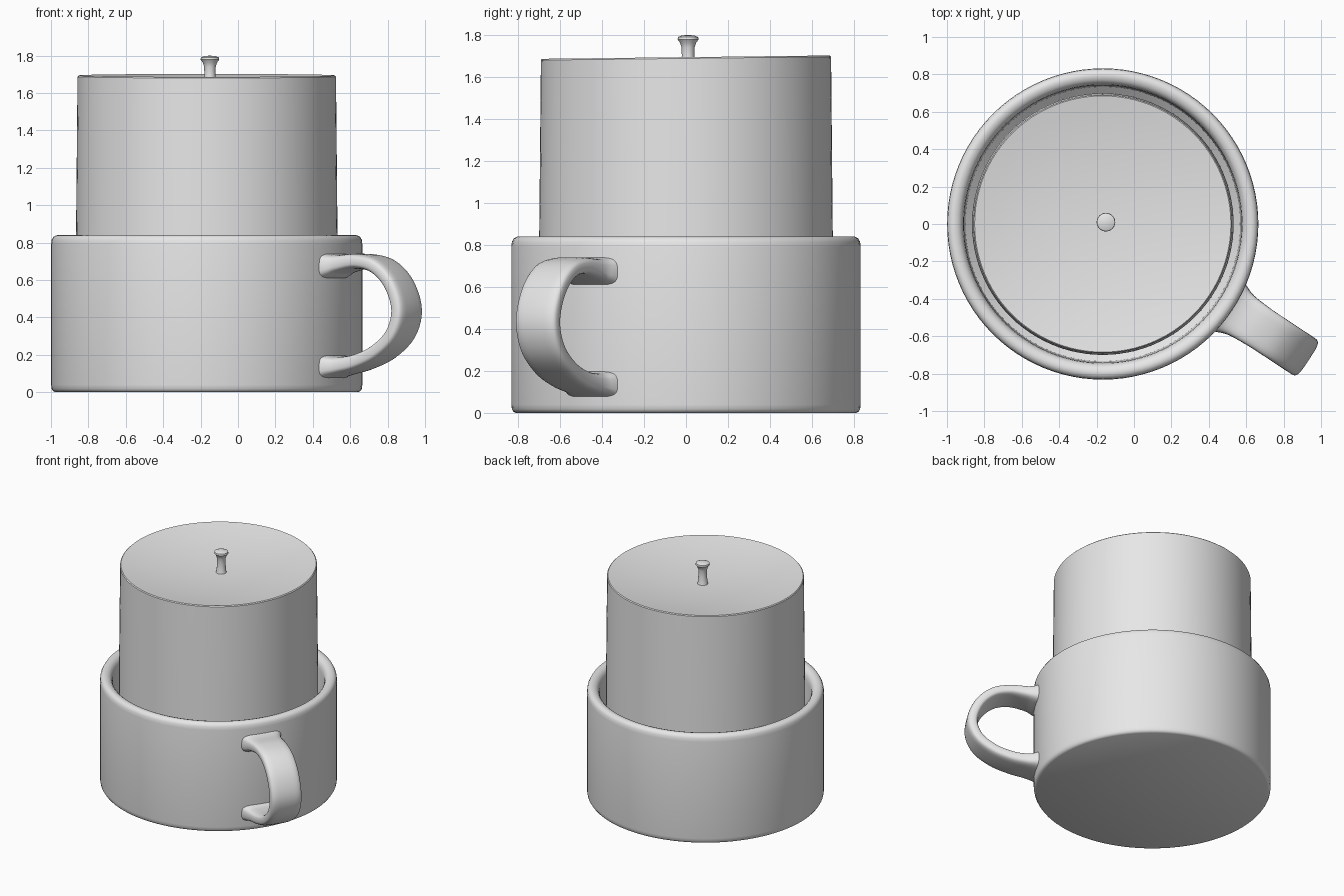
import bpy, bmesh, math
from mathutils import Vector

cube = bpy.data.objects.get("Cube")
if cube:
    bpy.data.objects.remove(cube, do_unlink=True)

CX = -0.167                      # shared axis of cup and candle
HANDLE_ANGLE = math.radians(-33.4)

clay = bpy.data.materials.new("light_grey")
clay.use_nodes = True
clay.diffuse_color = (0.8, 0.8, 0.8, 1)
clay.node_tree.nodes["Principled BSDF"].inputs["Base Color"].default_value = (0.8, 0.8, 0.8, 1)


def finish(name, bm, location, angle=40):
    bmesh.ops.recalc_face_normals(bm, faces=bm.faces)
    mesh = bpy.data.meshes.new(name)
    bm.to_mesh(mesh)
    bm.free()
    mesh.materials.append(clay)
    obj = bpy.data.objects.new(name, mesh)
    bpy.context.collection.objects.link(obj)
    obj.location = location
    bpy.ops.object.select_all(action='DESELECT')
    obj.select_set(True)
    bpy.context.view_layer.objects.active = obj
    bpy.ops.object.shade_smooth_by_angle(angle=math.radians(angle))
    return obj


def lathe(name, profile, location, segments=96):
    """Spin an (r, z) profile that starts and ends on the axis."""
    bm = bmesh.new()
    verts = [bm.verts.new((r, 0, z)) for r, z in profile]
    edges = [bm.edges.new(pair) for pair in zip(verts, verts[1:])]
    bmesh.ops.spin(bm, geom=verts + edges, cent=(0, 0, 0), axis=(0, 0, 1),
                   angle=2 * math.pi, steps=segments)
    bmesh.ops.remove_doubles(bm, verts=bm.verts, dist=1e-4)
    return finish(name, bm, location)


# Cup: rounded foot, rounded rim, hollow inside
lathe("cup", [(0, 0), (0.81, 0), (0.822, 0.006), (0.829, 0.018), (0.832, 0.04),
              (0.832, 0.79), (0.829, 0.815), (0.82, 0.831), (0.805, 0.839),
              (0.79, 0.84), (0.77, 0.834), (0.755, 0.82), (0.746, 0.80),
              (0.742, 0.77), (0.735, 0.12), (0.70, 0.09), (0, 0.09)], (CX, 0, 0))

# Candle: slight taper and a dished top that rises a little at the back
dish = [(0.685 * i / 10, 1.63 + 0.064 * (i / 10) ** 2) for i in range(10, -1, -1)]
candle = lathe("candle", [(0, 0.08), (0.70, 0.08), (0.699, 0.85), (0.691, 1.688)] + dish,
               (CX, 0, 0))
for v in candle.data.vertices:
    if v.co.z > 1.6:
        v.co.z += 0.008 * v.co.y / 0.69

# Wick: waisted stem with a flared tip
lathe("wick", [(0, 1.60), (0.045, 1.61), (0.034, 1.64), (0.030, 1.70), (0.031, 1.74),
               (0.038, 1.762), (0.05, 1.778), (0.048, 1.79), (0.03, 1.797), (0, 1.80)],
      (CX + 0.017, 0.01, 0), 24)

# Handle: rounded strap swept along a loop, widening where it meets the cup
# columns: radial distance, height, half width, half thickness
stations = [(0.785, 0.675, 0.165, 0.085), (0.83, 0.678, 0.145, 0.065),
            (0.89, 0.687, 0.125, 0.048), (1.01, 0.70, 0.116, 0.040),
            (1.13, 0.672, 0.115, 0.040), (1.23, 0.58, 0.115, 0.040),
            (1.28, 0.44, 0.115, 0.040), (1.24, 0.31, 0.115, 0.040),
            (1.13, 0.215, 0.115, 0.040), (1.00, 0.162, 0.116, 0.042),
            (0.89, 0.142, 0.125, 0.048), (0.83, 0.138, 0.145, 0.060),
            (0.785, 0.136, 0.165, 0.078)]


def smooth_path(points, steps=5):
    """Catmull-Rom interpolation through the stations."""
    pts = [Vector(p) for p in points]
    out = []
    for i in range(len(pts) - 1):
        a, b, c, d = pts[max(i - 1, 0)], pts[i], pts[i + 1], pts[min(i + 2, len(pts) - 1)]
        for k in range(steps):
            t = k / steps
            out.append(0.5 * (2 * b + (c - a) * t + (2 * a - 5 * b + 4 * c - d) * t * t
                              + (3 * b - a - 3 * c + d) * t ** 3))
    return out + [pts[-1]]


def power(value, exponent):
    return math.copysign(abs(value) ** exponent, value)


path = smooth_path(stations)
radial = Vector((math.cos(HANDLE_ANGLE), math.sin(HANDLE_ANGLE), 0))
side = Vector((-radial.y, radial.x, 0))
up = Vector((0, 0, 1))
SIDES = 28
bm = bmesh.new()
rings = []
for i, (r, z, half_w, half_t) in enumerate(path):
    before, after = path[max(i - 1, 0)], path[min(i + 1, len(path) - 1)]
    tangent = (radial * (after[0] - before[0]) + up * (after[1] - before[1])).normalized()
    normal = tangent.cross(side)
    ring = []
    for k in range(SIDES):
        a = 2 * math.pi * k / SIDES
        offset = side * half_w * power(math.cos(a), 0.45) + normal * half_t * power(math.sin(a), 0.6)
        ring.append(bm.verts.new(radial * r + up * z + offset))
    rings.append(ring)
for a, b in zip(rings, rings[1:]):
    for k in range(SIDES):
        n = (k + 1) % SIDES
        bm.faces.new((a[k], a[n], b[n], b[k]))
bm.faces.new(rings[0])
bm.faces.new(rings[-1])
finish("handle", bm, (CX, 0, 0), 60)
